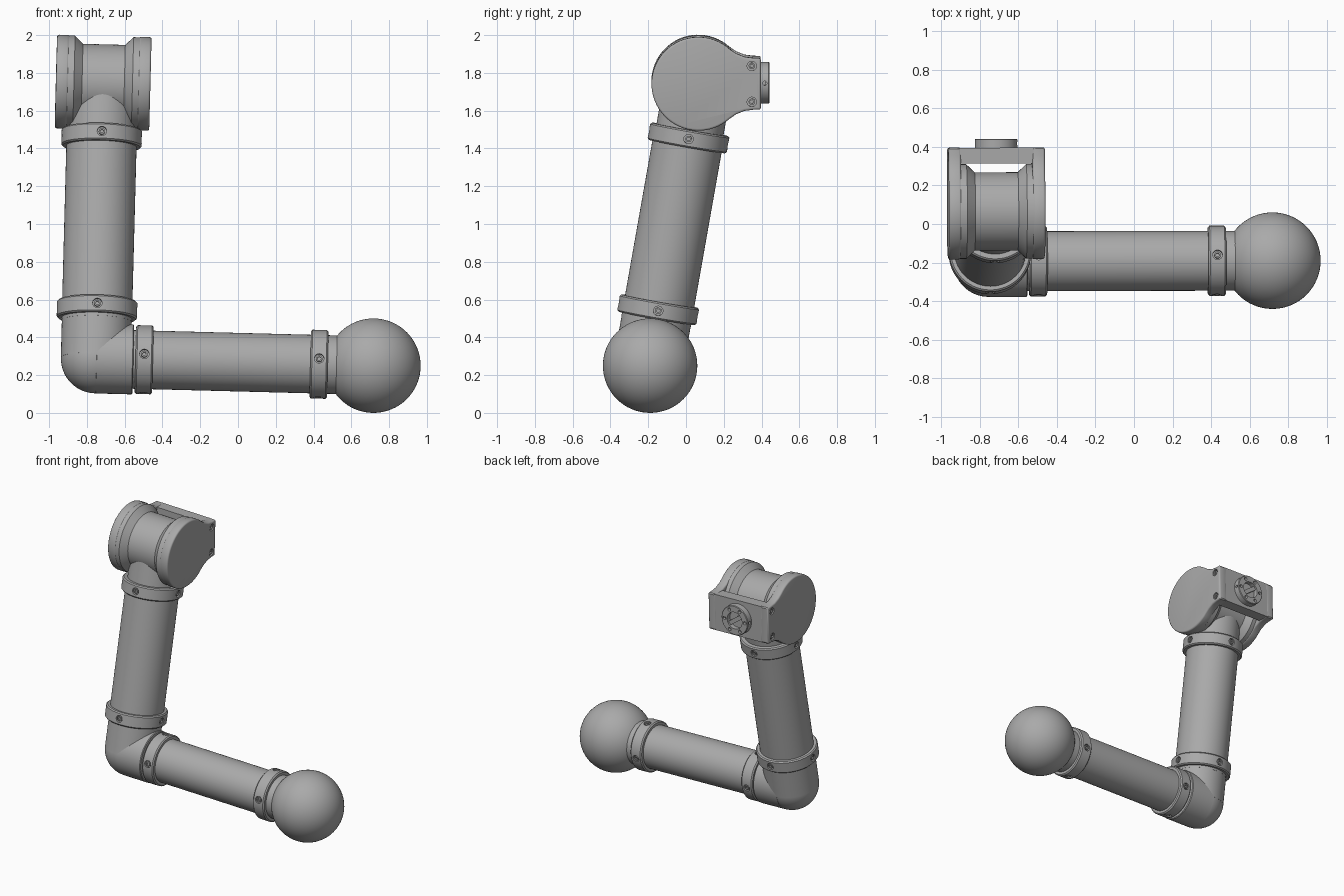
import bpy, bmesh, math
from mathutils import Matrix, Vector

cube = bpy.data.objects.get("Cube")
if cube:
    bpy.data.objects.remove(cube, do_unlink=True)

# One plain grey for the whole arm
GREY = (0.4, 0.4, 0.4, 1)
grey = bpy.data.materials.new("plain grey")
grey.use_nodes = True
grey.diffuse_color = GREY
grey.node_tree.nodes["Principled BSDF"].inputs["Base Color"].default_value = GREY


def frame(origin, z, x):
    """Matrix with the given z axis, and x as close as possible to the one asked."""
    z = Vector(z).normalized()
    x = Vector(x)
    x = (x - z * x.dot(z)).normalized()
    m = Matrix((x, z.cross(x), z)).transposed().to_4x4()
    m.translation = origin
    return m


def move(x=0, y=0, z=0):
    return Matrix.Translation((x, y, z))


def add_object(name, bm):
    bmesh.ops.recalc_face_normals(bm, faces=bm.faces)
    mesh = bpy.data.meshes.new(name)
    bm.to_mesh(mesh)
    bm.free()
    mesh.materials.append(grey)
    obj = bpy.data.objects.new(name, mesh)
    bpy.context.collection.objects.link(obj)
    return obj


def activate(obj):
    bpy.ops.object.select_all(action='DESELECT')
    obj.select_set(True)
    bpy.context.view_layer.objects.active = obj


def smooth(obj):
    activate(obj)
    bpy.ops.object.shade_smooth_by_angle(angle=math.radians(32))
    return obj


def apply_modifier(obj, mod):
    activate(obj)
    bpy.ops.object.modifier_apply(modifier=mod.name)


def lathe(name, profile, frames, steps=72):
    """Spin (radius, height) points about z, once in every frame."""
    whole = bmesh.new()
    for m in frames:
        verts = [whole.verts.new((r, 0, h)) for r, h in profile]
        edges = [whole.edges.new(p) for p in zip(verts, verts[1:])]
        made = bmesh.ops.spin(whole, geom=verts + edges, axis=(0, 0, 1), cent=(0, 0, 0),
                              angle=math.tau, steps=steps, use_merge=True)
        new = [v for v in whole.verts if v.is_valid and not v.tag]
        bmesh.ops.transform(whole, matrix=m, verts=new)
        for v in new:
            v.tag = True
    bmesh.ops.remove_doubles(whole, verts=whole.verts, dist=1e-5)
    return smooth(add_object(name, whole))


def rod(r, low, high, bevel=0.0):
    """Closed profile of a cylinder with chamfered rims."""
    if not bevel:
        return [(0, low), (r, low), (r, high), (0, high)]
    return [(0, low), (r - bevel, low), (r, low + bevel),
            (r, high - bevel), (r - bevel, high), (0, high)]


def ball(name, center, r):
    bm = bmesh.new()
    bmesh.ops.create_uvsphere(bm, u_segments=64, v_segments=32, radius=r,
                              matrix=Matrix.Translation(center))
    return smooth(add_object(name, bm))


def drill(obj, frames, r, depth):
    cutter = lathe("cutter", rod(r, -depth, 0.03), frames, 24)
    mod = obj.modifiers.new("holes", 'BOOLEAN')
    mod.operation, mod.object, mod.solver = 'DIFFERENCE', cutter, 'EXACT'
    apply_modifier(obj, mod)
    bpy.data.objects.remove(cutter, do_unlink=True)
    smooth(obj)


def bolts(name, obj, frames):
    """Counterbored holes holding socket-head bolts."""
    drill(obj, frames, 0.025, 0.02)
    head = [(0, -0.012), (0.009, -0.012), (0.009, -0.003), (0.017, -0.003), (0.017, -0.022), (0, -0.022)]
    lathe(name, head, frames, 18)


def clamp_ring(name, arm, at, r):
    ring = lathe(name, rod(r, at - 0.046, at + 0.046, 0.008), [arm])
    spots = [arm @ move(z=at) @ Matrix.Rotation(k * math.pi / 2, 4, 'Z') @ move(x=r)
             @ Matrix.Rotation(math.pi / 2, 4, 'Y') for k in range(4)]
    bolts(name + "_bolts", ring, spots)


# Main joints and axes
elbow = Vector((-0.753, -0.193, 0.288))
shoulder = Vector((-0.714, 0.065, 1.748))
ball_center = Vector((0.717, -0.19, 0.25))
up = shoulder - elbow
side = ball_center - elbow
upright = frame(elbow, up, side)
level = frame(elbow, side, up)
head = frame(shoulder, side, (0, 1, 0))

# Elbow
ball("elbow_corner", elbow, 0.1845)
lathe("elbow_upper", rod(0.185, 0, 0.24), [upright])
lathe("elbow_side", rod(0.185, 0, 0.199, 0.005), [level])

# Upright arm
lathe("upright_tube", rod(0.186, 0.2, 1.2), [upright])
clamp_ring("upright_lower_ring", upright, 0.262, 0.213)
clamp_ring("upright_upper_ring", upright, 1.186, 0.213)
lathe("upright_neck", rod(0.18, 1.19, up.length), [upright])

# Level arm and end ball
lathe("level_tube", rod(0.155, 0.15, side.length - 0.1), [level])
clamp_ring("level_inner_ring", level, 0.256, 0.182)
clamp_ring("level_outer_ring", level, 1.182, 0.182)
ball("end_ball", ball_center, 0.25)

# Drum with conical flanges
lathe("drum", [(0, -0.2), (0.245, -0.2), (0.245, -0.155), (0.203, -0.112),
               (0.203, 0.112), (0.245, 0.155), (0.245, 0.2), (0, 0.2)], [head])

# Cheek plates: round, flaring into the bracket
R = 0.248
start = math.radians(48)
count = 48
arc = [start + (math.tau - 2 * start) * i / count for i in range(count + 1)]
flare = [(0.325, 0.136), (0.29, 0.137), (0.245, 0.143), (0.2, 0.161)]
outline = [(0.331, 0.128)] + flare + [(R * math.cos(a), R * math.sin(a)) for a in arc]
outline += [(x, -y) for x, y in reversed(flare)] + [(0.331, -0.128)]
for name, s in (("left", 1), ("right", -1)):
    bm = bmesh.new()
    face = bm.faces.new([bm.verts.new((x, y, s * 0.185)) for x, y in outline])
    out = bmesh.ops.extrude_face_region(bm, geom=[face])
    bmesh.ops.translate(bm, vec=(0, 0, s * 0.065),
                        verts=[g for g in out["geom"] if isinstance(g, bmesh.types.BMVert)])
    bm.transform(head)
    cheek = add_object(name + "_cheek", bm)
    bev = cheek.modifiers.new("rim", 'BEVEL')
    bev.width, bev.segments, bev.angle_limit = 0.011, 3, math.radians(60)
    apply_modifier(cheek, bev)
    flip = Matrix.Rotation(0 if s > 0 else math.pi, 4, 'X')
    bolts(name + "_cheek_bolts", cheek,
          [head @ move(0.283, y, s * 0.25) @ flip for y in (-0.095, 0.095)])

# Bracket bar joining the cheeks
bm = bmesh.new()
bmesh.ops.create_cube(bm, size=1, matrix=head @ move(0.289)
                      @ Matrix.Diagonal((0.082, 0.268, 0.4, 1)))
add_object("bracket_bar", bm)

# Mounting flange with bolt circle, side pins and a cross key in its bore
mount = frame(head @ Vector((0.33, 0, 0)), (0, 1, 0), side)
flange = lathe("mount_flange", [(0, -0.02), (0.11, -0.02), (0.11, 0.042), (0.106, 0.046),
                                (0.062, 0.046), (0.062, 0.012), (0, 0.012)], [mount])
drill(flange, [mount @ Matrix.Rotation(k * math.tau / 6, 4, 'Z') @ move(0.085, 0, 0.046)
               for k in range(6)], 0.012, 0.02)
drill(flange, [mount @ move(z=0.022) @ Matrix.Rotation(k * math.pi, 4, 'Z') @ move(x=0.11)
               @ Matrix.Rotation(math.pi / 2, 4, 'Y') for k in range(2)], 0.011, 0.015)
bm = bmesh.new()
bmesh.ops.create_cube(bm, size=1, matrix=mount @ Matrix.Rotation(math.radians(35), 4, 'Z')
                      @ move(z=0.02) @ Matrix.Diagonal((0.12, 0.03, 0.03, 1)))
add_object("mount_key", bm)
